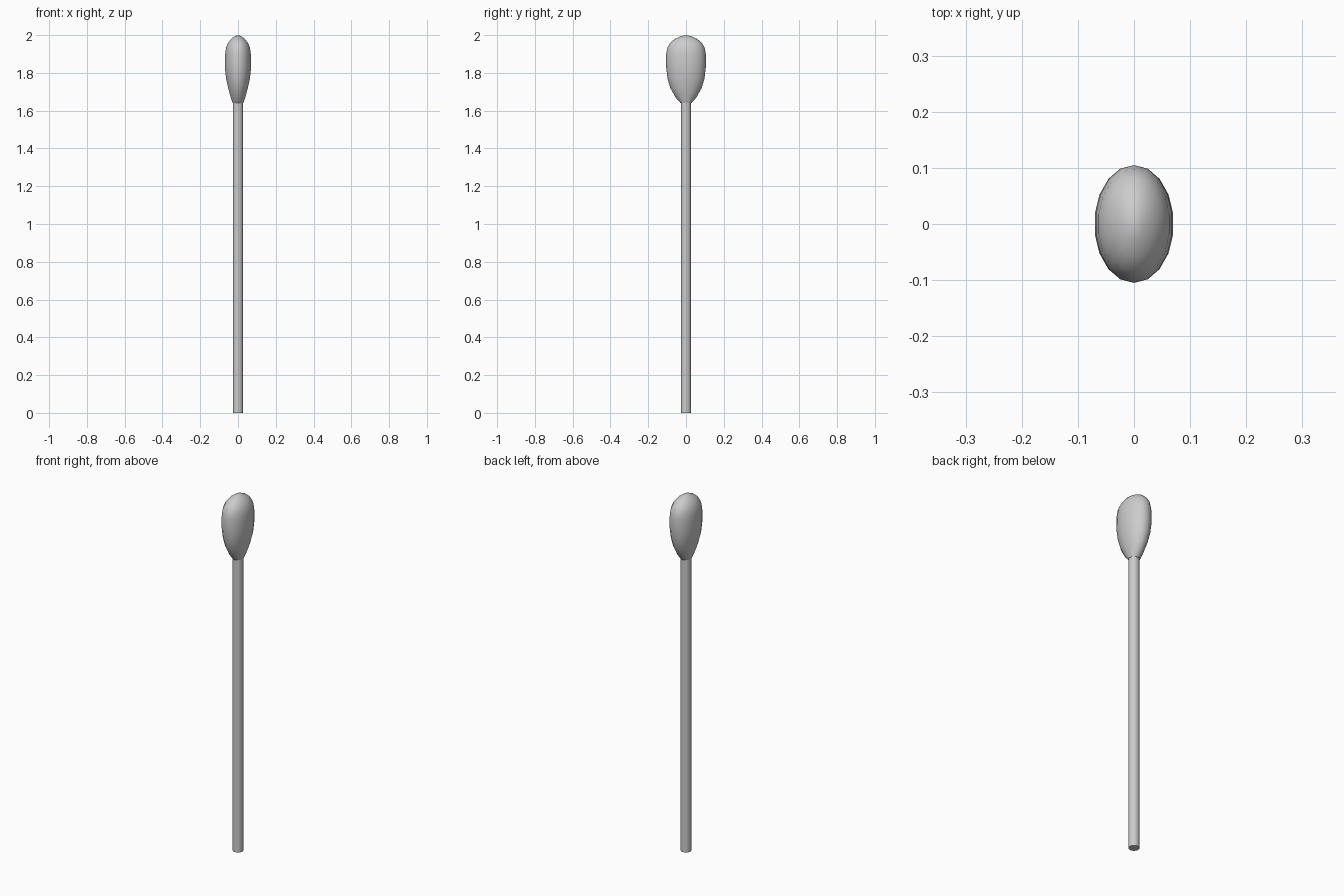
import bpy, bmesh, math

if "Cube" in bpy.data.objects:
    bpy.data.objects.remove(bpy.data.objects["Cube"])

SIDES = 18


def loft(name, rings, tip=None):
    """Stack elliptical rings (z, rx, ry); close with a flat base and a tip or flat top."""
    bm = bmesh.new()
    loops = []
    for z, rx, ry in rings:
        angles = [math.pi / 2 + 2 * math.pi * i / SIDES for i in range(SIDES)]
        loops.append([bm.verts.new((rx * math.cos(a), ry * math.sin(a), z)) for a in angles])
    for low, high in zip(loops, loops[1:]):
        for i in range(SIDES):
            j = (i + 1) % SIDES
            bm.faces.new((low[i], low[j], high[j], high[i]))
    bm.faces.new(loops[0][::-1])
    top = loops[-1]
    if tip is None:
        bm.faces.new(top)
    else:
        apex = bm.verts.new((0, 0, tip))
        for i in range(SIDES):
            bm.faces.new((top[i], top[(i + 1) % SIDES], apex))
    mesh = bpy.data.meshes.new(name)
    bm.to_mesh(mesh)
    bm.free()
    obj = bpy.data.objects.new(name, mesh)
    bpy.context.collection.objects.link(obj)
    bpy.ops.object.select_all(action='DESELECT')
    obj.select_set(True)
    bpy.context.view_layer.objects.active = obj
    bpy.ops.object.shade_smooth_by_angle(angle=math.radians(50))


# Long straight shaft
loft("shaft", [(0, 0.027, 0.027), (1.65, 0.027, 0.027)])

# Flattened bulb, tapering down to the shaft
loft("head", [
    (1.64, 0.029, 0.029),
    (1.67, 0.039, 0.055),
    (1.72, 0.053, 0.083),
    (1.77, 0.064, 0.098),
    (1.83, 0.071, 0.105),
    (1.90, 0.069, 0.105),
    (1.935, 0.064, 0.098),
    (1.96, 0.053, 0.083),
    (1.98, 0.037, 0.059),
    (1.994, 0.017, 0.028),
], tip=2.0)
